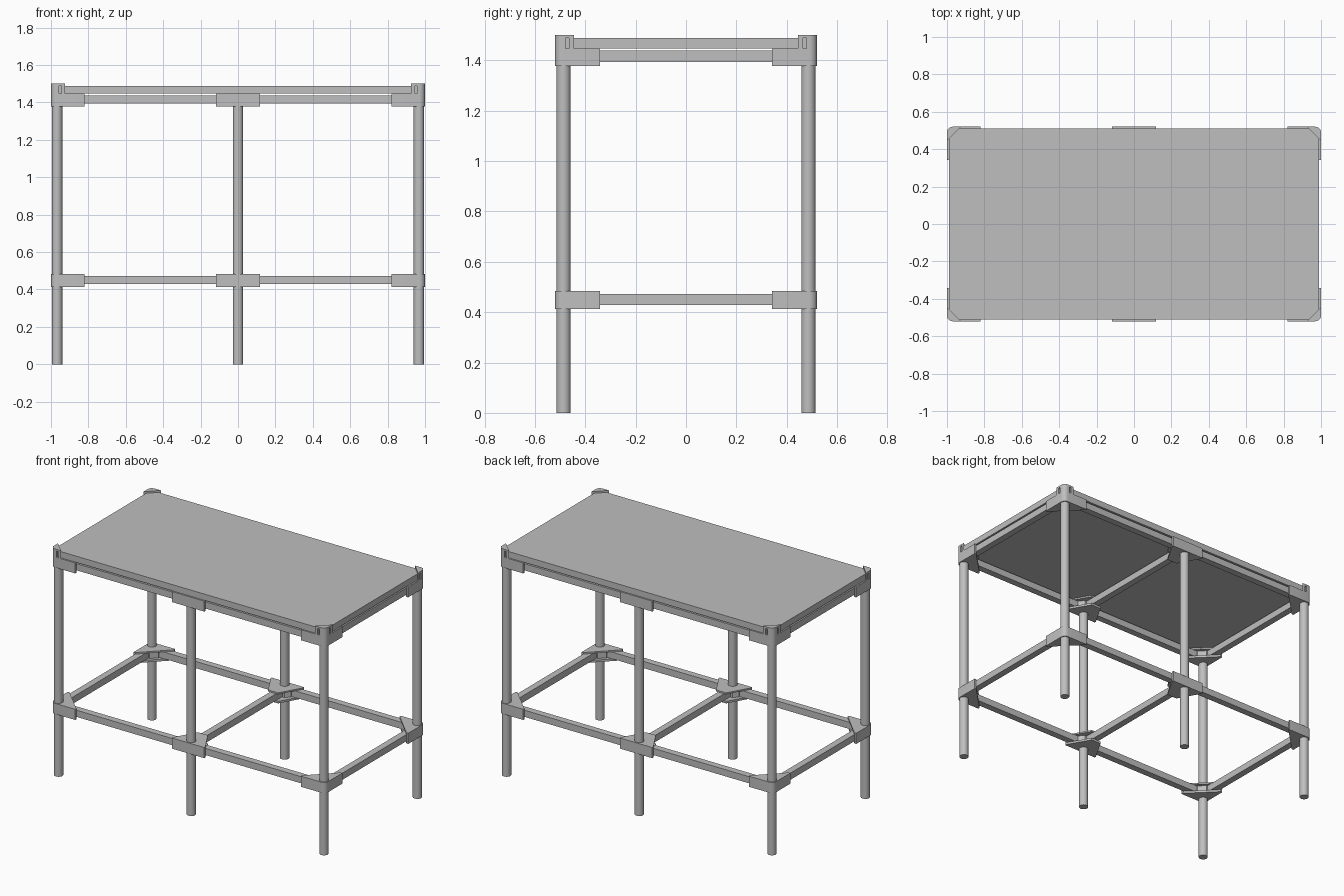
import bpy, bmesh, math

cube = bpy.data.objects.get("Cube")
if cube:
    bpy.data.objects.remove(cube, do_unlink=True)

grey = bpy.data.materials.new("plain grey")
grey.use_nodes = True
grey.diffuse_color = (0.52, 0.52, 0.52, 1)
grey.node_tree.nodes["Principled BSDF"].inputs["Base Color"].default_value = grey.diffuse_color

X, Y = 1.0, 0.52            # outer half sizes of the brackets
LEG_X, LEG_Y, LEG_R = 0.967, 0.486, 0.028
RAIL = 0.022                # half thickness of a rail
WALL = 0.012
ARM = 0.178                 # arm length of a corner bracket
MID = 0.118                 # half length of a middle bracket
DECK = 1.447                # underside of the table top


def prism(bm, points, z0, z1):
    """Extrude a flat outline from z0 up to z1."""
    face = bm.faces.new([bm.verts.new((x, y, z0)) for x, y in points])
    up = bmesh.ops.extrude_face_region(bm, geom=[face])["geom"]
    bmesh.ops.translate(bm, vec=(0, 0, z1 - z0),
                        verts=[v for v in up if isinstance(v, bmesh.types.BMVert)])


def finish(name, bm):
    bmesh.ops.recalc_face_normals(bm, faces=bm.faces)
    mesh = bpy.data.meshes.new(name)
    bm.to_mesh(mesh)
    bm.free()
    obj = bpy.data.objects.new(name, mesh)
    bpy.context.collection.objects.link(obj)
    mesh.materials.append(grey)
    bpy.ops.object.select_all(action="DESELECT")
    obj.select_set(True)
    bpy.context.view_layer.objects.active = obj
    bpy.ops.object.shade_smooth_by_angle(angle=math.radians(35))
    return obj


def solid(name, parts):
    """One object made of several extruded outlines: (points, z0, z1)."""
    bm = bmesh.new()
    for part in parts:
        prism(bm, *part)
    return finish(name, bm)


def rect(x0, x1, y0, y1):
    return [(x0, y0), (x1, y0), (x1, y1), (x0, y1)]


def arc(offset, radius=0.03, steps=6):
    """Rounded outer corner, as distances inward from the bracket corner."""
    turns = [math.pi / 2 * i / steps for i in range(steps + 1)]
    return [(radius - (radius - offset) * math.cos(t),
             radius - (radius - offset) * math.sin(t)) for t in turns]


def corner_bracket(name, sx, sy, z0, z1, lip):
    place = lambda pts: [(sx * (X - u), sy * (Y - v)) for u, v in pts]
    # wall around the outside
    wall = arc(0) + [(ARM, 0), (ARM, WALL)] + arc(WALL)[::-1] + [(WALL, ARM), (0, ARM)]
    # triangular plates above and below the rails
    plate = arc(0) + [(ARM, 0), (ARM, WALL), (WALL, ARM), (0, ARM)]
    # socket block that holds the leg
    block = arc(0) + [(0.1, 0), (0.1, 0.06), (0.06, 0.1), (0, 0.1)]
    parts = [(place(wall), z0, z1), (place(plate), z0, z0 + 0.014),
             (place(plate), z1 - 0.01, z1), (place(block), z0, z1)]
    if lip:
        # raised corner with a notch in each outer side
        end, a, b, d = 0.075, 0.042, 0.055, 0.012
        cap = arc(0) + [(end, 0), (0, end)]
        post = arc(0) + [(a, 0), (a, d), (b, d), (b, 0), (end, 0),
                         (0, end), (0, b), (d, b), (d, a), (0, a)]
        parts += [(place(post), z1, 1.488), (place(cap), 1.488, 1.5)]
    solid(name, parts)


def middle_bracket(name, sy, z0, z1):
    place = lambda pts: [(u, sy * (Y - v)) for u, v in pts]
    inner = 0.155
    plate = [(-MID, 0), (MID, 0), (MID, WALL), (0.036, inner), (-0.036, inner), (-MID, WALL)]
    block = [(-0.065, 0), (0.065, 0), (0.065, 0.06), (0.036, 0.09),
             (-0.036, 0.09), (-0.065, 0.06)]
    solid(name, [(place(rect(-MID, MID, 0, WALL)), z0, z1),
                 (place(plate), z0, z0 + 0.014), (place(plate), z1 - 0.01, z1),
                 (place(block), z0, z1)])


# Legs
for sy, depth in ((-1, "front"), (1, "back")):
    for sx, side in ((-1, "right"), (0, "middle"), (1, "left")):
        bm = bmesh.new()
        bmesh.ops.create_cone(bm, cap_ends=True, segments=32, radius1=LEG_R,
                              radius2=LEG_R, depth=DECK)
        bmesh.ops.translate(bm, verts=bm.verts, vec=(sx * LEG_X, sy * LEG_Y, DECK / 2))
        finish(f"{depth}_{side}_leg", bm)

# Two frames of brackets and rails
for level, z0, z1, low, high in (("lower", 0.413, 0.483, 0.429, 0.473),
                                 ("upper", 1.378, DECK, 1.394, 1.438)):
    for sy, depth in ((-1, "front"), (1, "back")):
        for sx, side in ((-1, "right"), (1, "left")):
            corner_bracket(f"{level}_{depth}_{side}_bracket", sx, sy, z0, z1, level == "upper")
        middle_bracket(f"{level}_{depth}_middle_bracket", sy, z0, z1)
        y = sy * LEG_Y
        solid(f"{level}_{depth}_rail", [(rect(-LEG_X, LEG_X, y - RAIL, y + RAIL), low, high)])
    for sx, side in ((-1, "right"), (0, "middle"), (1, "left")):
        x = sx * LEG_X
        solid(f"{level}_{side}_cross_rail",
              [(rect(x - RAIL, x + RAIL, -LEG_Y, LEG_Y), low, high)])

# Table top with cut corners that fit inside the raised brackets
tx, ty, cut = 0.99, 0.51, 0.055
quarter = [(tx, ty - cut), (tx - cut, ty)]
outline = (quarter + [(-x, y) for x, y in quarter[::-1]]
           + [(-x, -y) for x, y in quarter] + [(x, -y) for x, y in quarter[::-1]])
solid("table_top", [(outline, DECK, 1.488)])
